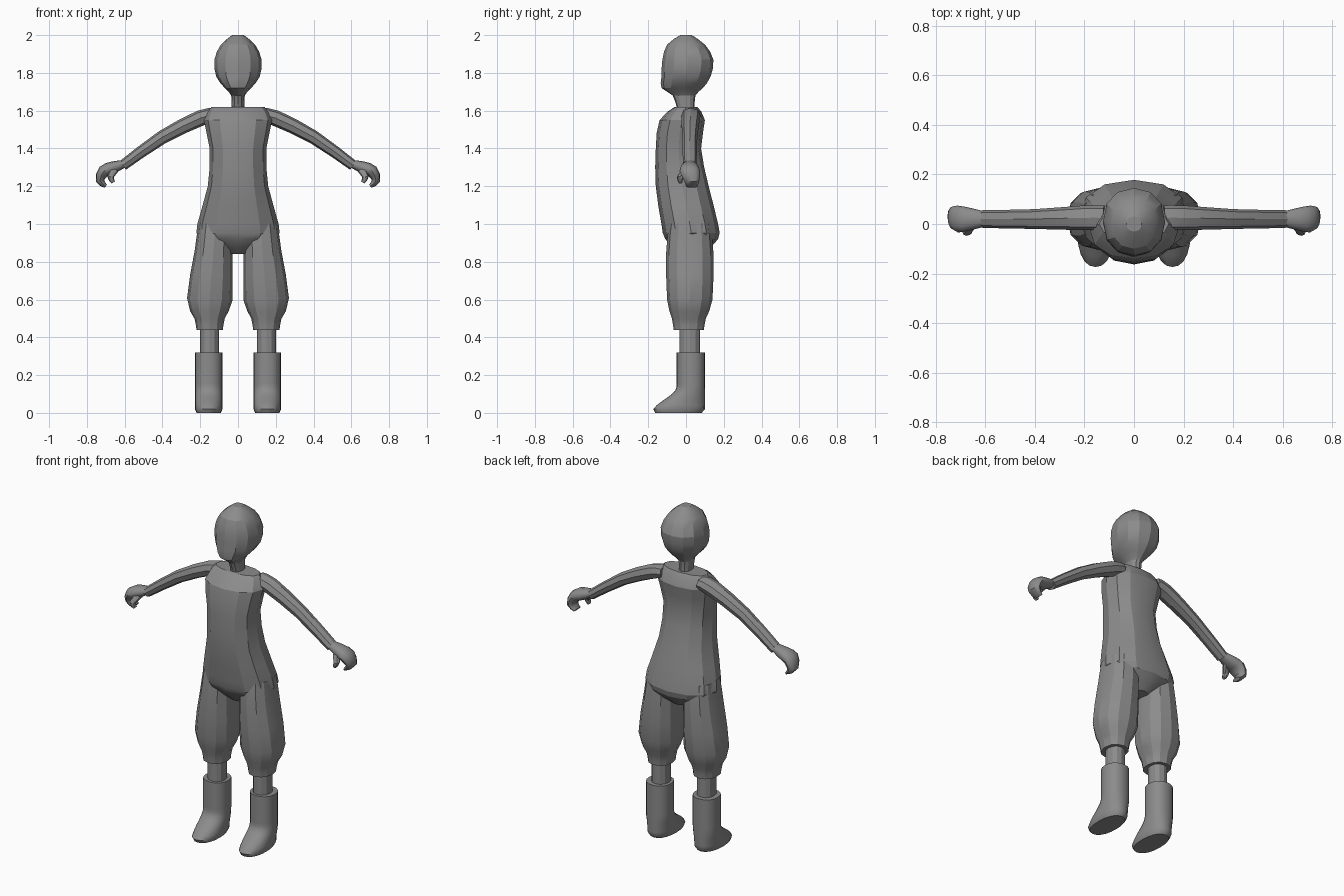
import bpy, bmesh, math
from mathutils import Vector

default_cube = bpy.data.objects.get("Cube")
if default_cube:
    bpy.data.objects.remove(default_cube)

grey = bpy.data.materials.new("plain grey")
grey.use_nodes = True
grey.diffuse_color = (0.26, 0.26, 0.26, 1)
grey.node_tree.nodes["Principled BSDF"].inputs["Base Color"].default_value = grey.diffuse_color


def blend(before, start, end, after, t):
    """Smooth curve value between start and end."""
    slope_in, slope_out = (end - before) / 2, (after - start) / 2
    rise = end - start
    bow = 3 * rise - 2 * slope_in - slope_out
    settle = slope_in + slope_out - 2 * rise
    return start + t * (slope_in + t * (bow + t * settle))


def refine(stations, steps):
    """Add smoothly interpolated stations between the given ones."""
    last = len(stations) - 1
    result = []
    for i in range(last):
        around = [stations[max(0, min(last, i + k))] for k in (-1, 0, 1, 2)]
        for step in range(steps):
            result.append([blend(*values, step / steps) for values in zip(*around)])
    result.append(stations[last])
    return result


def rounded(value):
    """Push a sine or cosine slightly towards a squarer outline."""
    return math.copysign(abs(value) ** 0.9, value)


def loft(name, stations, sides=12, steps=2, paired=True, crease=22):
    """Skin stations of (x, y, z, half width, half depth), optionally mirrored."""
    stations = refine(stations, steps)
    centres = [Vector(station[:3]) for station in stations]
    last = len(centres) - 1
    bm = bmesh.new()
    loops = []
    for i, (centre, station) in enumerate(zip(centres, stations)):
        along = centres[min(i + 1, last)] - centres[max(i - 1, 0)]
        across = Vector((along.z, 0, -along.x)).normalized()
        width, depth = station[3:]
        loop = []
        for side in range(sides):
            angle = math.tau * side / sides
            offset = across * width * rounded(math.cos(angle))
            offset.y += depth * rounded(math.sin(angle))
            loop.append(bm.verts.new(centre + offset))
        loops.append(loop)
    for lower, upper in zip(loops, loops[1:]):
        for side in range(sides):
            bm.faces.new((lower[side - 1], lower[side], upper[side], upper[side - 1]))
    bm.faces.new(loops[0])
    bm.faces.new(loops[-1])
    bmesh.ops.recalc_face_normals(bm, faces=bm.faces)
    mesh = bpy.data.meshes.new(name)
    bm.to_mesh(mesh)
    bm.free()
    mesh.materials.append(grey)
    part = bpy.data.objects.new(name, mesh)
    bpy.context.collection.objects.link(part)
    bpy.ops.object.select_all(action='DESELECT')
    part.select_set(True)
    bpy.context.view_layer.objects.active = part
    bpy.ops.object.shade_smooth_by_angle(angle=math.radians(crease))
    if paired:
        part.modifiers.new("other side", 'MIRROR')


# Egg-shaped head running down into the neck
loft("head", [
    (0, 0, 2, .03, .03),
    (0, 0, 1.95, .09, .1),
    (0, .01, 1.87, .125, .135),
    (0, 0, 1.78, .115, .13),
    (0, -.02, 1.72, .07, .11),
    (0, -.01, 1.68, .036, .06),
    (0, 0, 1.6, .036, .045)], paired=False)

# Torso from the shoulders to the crotch
loft("torso", [
    (0, 0, 1.62, .14, .06),
    (0, -.02, 1.55, .18, .12),
    (0, -.04, 1.4, .15, .12),
    (0, -.02, 1.2, .16, .14),
    (0, .02, 1, .215, .15),
    (0, .03, .92, .2, .14),
    (0, .03, .84, .05, .06)], paired=False)

# Baggy trouser legs, gathered at the cuffs
loft("trouser_legs", [
    (.12, .02, 1, .09, .11),
    (.13, .02, .85, .1, .125),
    (.15, .02, .6, .12, .12),
    (.15, .015, .5, .08, .09),
    (.15, .015, .44, .07, .08)])

# Shins
loft("shins", [(.15, .02, .5, .05, .055), (.15, .02, .3, .05, .055)], steps=1)

# Boots: a straight shaft whose front swells into the toe near the sole
boot_height, toe_height, toe_reach, heel, ankle = .32, .14, .13, .1, .05
boot = []
for level in range(17):
    z = boot_height * level / 16
    swell = (1 + math.cos(math.pi * min(z / toe_height, 1))) / 2
    front = ankle + toe_reach * swell
    scale = .88 if level == 0 else 1
    boot.append((.155, (heel - front) / 2, z, .073 * scale, (heel + front) / 2 * scale))
loft("boots", boot, sides=20, steps=1, crease=50)

# Arms
loft("arms", [
    (.12, .025, 1.58, .035, .05),
    (.2, .025, 1.56, .042, .05),
    (.4, .02, 1.46, .036, .04),
    (.61, .02, 1.31, .028, .036)], sides=8)

# Hands with the fingers curled under
loft("hands", [
    (.6, .02, 1.32, .02, .03),
    (.66, .02, 1.3, .032, .045),
    (.71, .02, 1.28, .032, .054),
    (.73, .03, 1.23, .023, .04),
    (.7, .03, 1.2, .01, .03)], crease=40)

# Thumbs
loft("thumbs", [
    (.65, 0, 1.29, .02, .02),
    (.675, -.03, 1.25, .018, .018),
    (.66, -.03, 1.22, .01, .01)], sides=8, crease=40)
